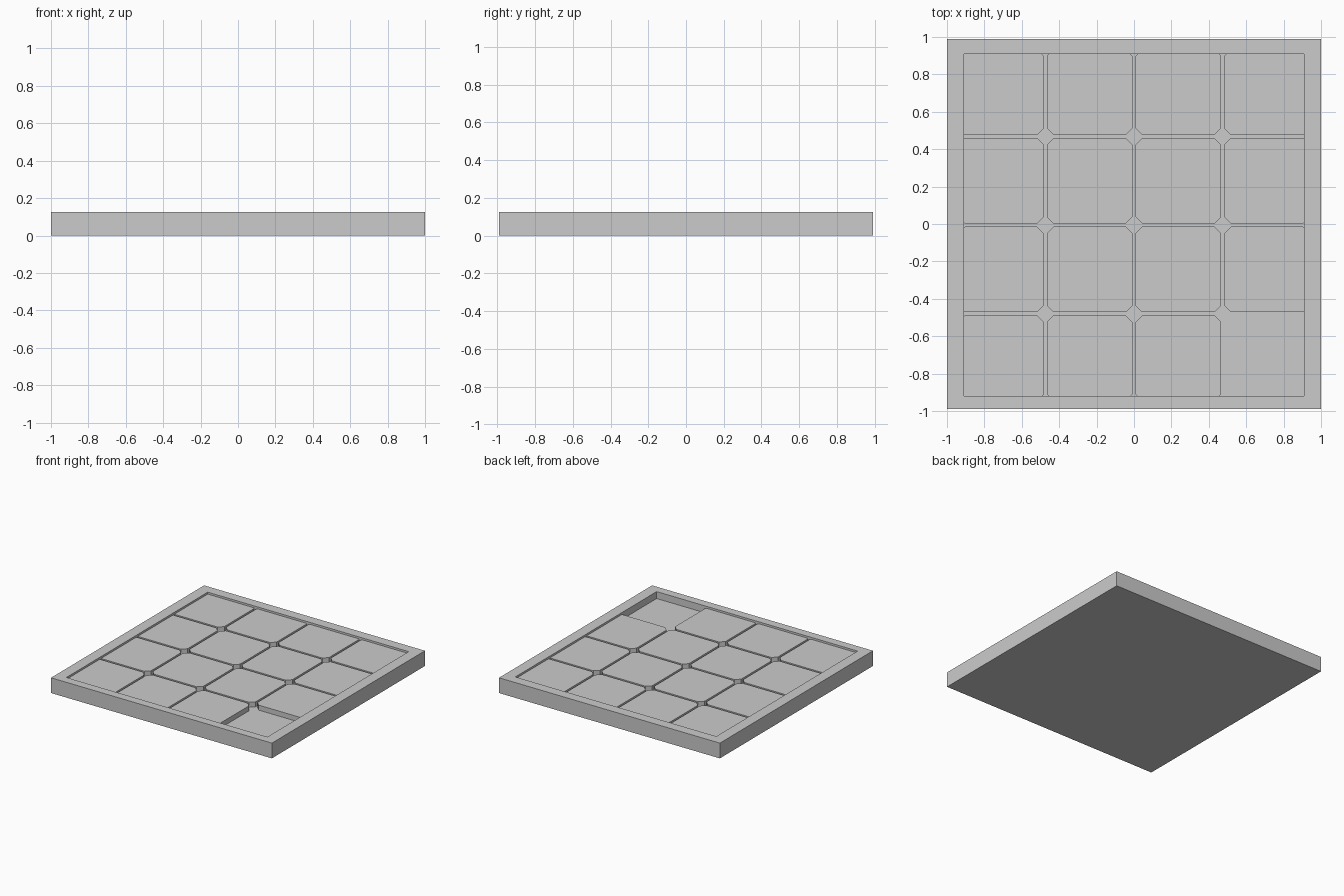
import bpy, bmesh

if "Cube" in bpy.data.objects:
    bpy.data.objects.remove(bpy.data.objects["Cube"])

HEIGHT, FLOOR, TILE_TOP = 0.125, 0.068, 0.109
PITCH, TILE, CHAMFER = 0.474, 0.457, 0.035
CENTRE_Y = -0.006


def finish(bm, name):
    bmesh.ops.recalc_face_normals(bm, faces=bm.faces)
    mesh = bpy.data.meshes.new(name)
    bm.to_mesh(mesh)
    bm.free()
    obj = bpy.data.objects.new(name, mesh)
    bpy.context.collection.objects.link(obj)
    return obj


def ring(bm, hx, hy, z, cy=0.0):
    return [bm.verts.new((sx * hx, cy + sy * hy, z))
            for sx, sy in ((-1, -1), (1, -1), (1, 1), (-1, 1))]


# Tray: solid base with a raised rim around a shallow square recess
bm = bmesh.new()
rings = [ring(bm, 1.0, 0.99, 0), ring(bm, 1.0, 0.99, HEIGHT),
         ring(bm, 0.91, 0.914, HEIGHT, CENTRE_Y), ring(bm, 0.91, 0.914, FLOOR, CENTRE_Y)]
for a, b in zip(rings, rings[1:]):
    for i in range(4):
        j = (i + 1) % 4
        bm.faces.new((a[i], a[j], b[j], b[i]))
bm.faces.new(rings[0])
bm.faces.new(rings[-1])
finish(bm, "tray")

# Sliding tile: square block with chamfered corners
bm = bmesh.new()
h, c = TILE / 2, TILE / 2 - CHAMFER
outline = [(-c, -h), (c, -h), (h, -c), (h, c), (c, h), (-c, h), (-h, c), (-h, -c)]
base = bm.faces.new([bm.verts.new((x, y, FLOOR)) for x, y in outline])
top = bmesh.ops.extrude_face_region(bm, geom=[base], use_keep_orig=True)
bmesh.ops.translate(bm, vec=(0, 0, TILE_TOP - FLOOR),
                    verts=[v for v in top["geom"] if isinstance(v, bmesh.types.BMVert)])
tile = finish(bm, "tile_1")

# Four by four layout; the front right place stays empty,
# and the outer tiles run under the rim like tongues in a groove
for n in range(15):
    row, col = divmod(n, 4)
    obj = tile if n == 0 else bpy.data.objects.new(f"tile_{n + 1}", tile.data)
    if n:
        bpy.context.collection.objects.link(obj)
    obj.location = ((col - 1.5) * PITCH, (1.5 - row) * PITCH + CENTRE_Y, 0)
